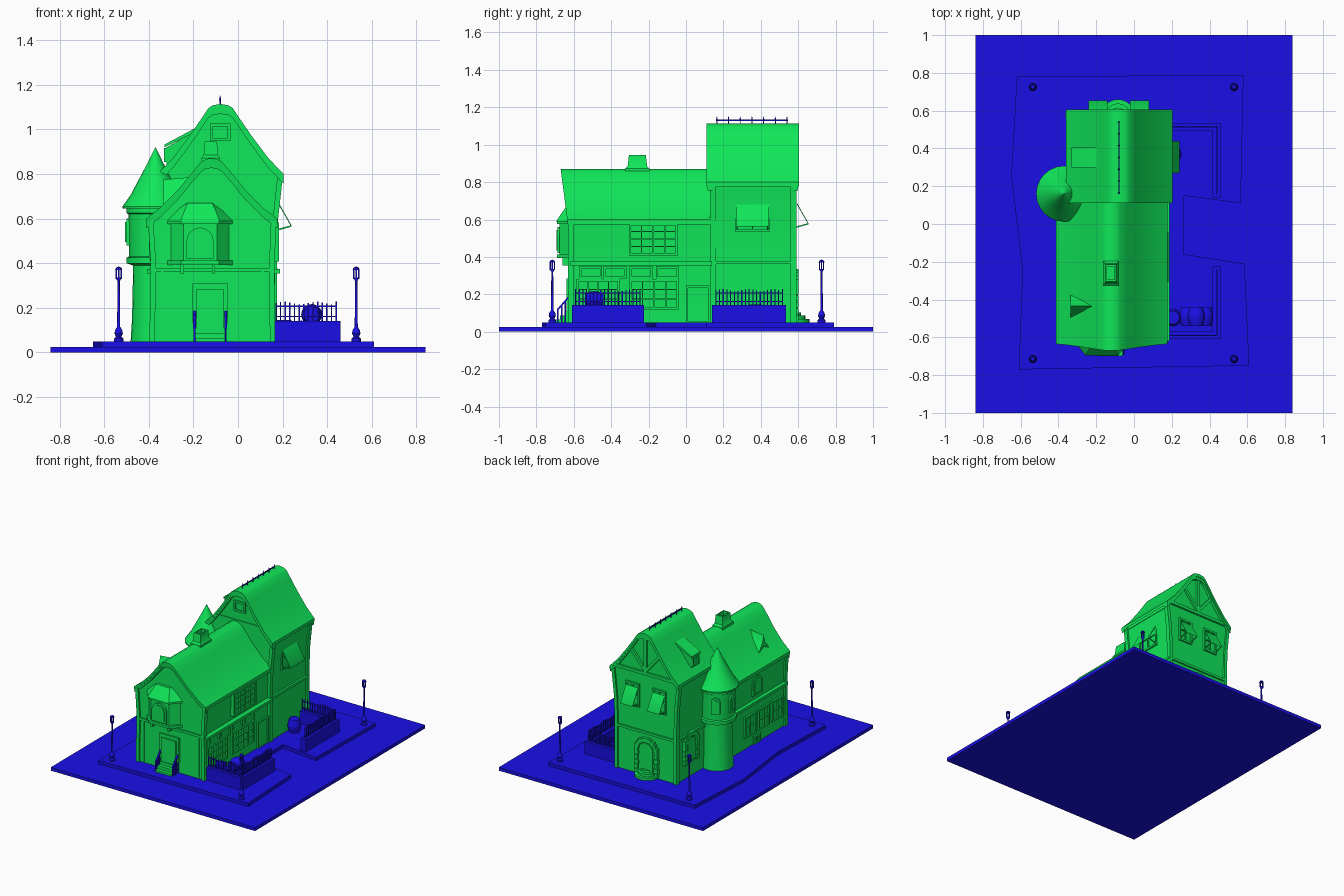
import bpy, bmesh
from math import sin, cos, pi
from mathutils import Matrix, Vector

def material(name, col):
    m = bpy.data.materials.new(name)
    m.diffuse_color = col
    return m

G = material("green", (0.005, 0.8, 0.1, 1))
B = material("blue", (0.01, 0.005, 0.8, 1))
parts = {}

# ---- helpers: everything is a loft of point rings, gathered per named part
def loft(part, rings, mat=G, M=Matrix()):
    if part not in parts:
        parts[part] = (bmesh.new(), mat)
    bm = parts[part][0]
    rows = [[bm.verts.new(M @ Vector(p)) for p in r] for r in rings]
    n = len(rows[0])
    for a, b in zip(rows, rows[1:]):
        for i in range(n):
            j = (i + 1) % n
            bm.faces.new((a[i], a[j], b[j], b[i]))
    bm.faces.new(rows[0][::-1])
    bm.faces.new(rows[-1])

def box(part, x0, x1, y0, y1, z0, z1, mat=G, M=Matrix()):
    loft(part, [[(x0, y0, z), (x1, y0, z), (x1, y1, z), (x0, y1, z)] for z in (z0, z1)], mat, M)

def plan(part, pts, z0, z1, mat=G):
    loft(part, [[(x, y, z) for x, y in pts] for z in (z0, z1)], mat)

def prism(part, pts, y0, y1, mat=G, M=Matrix(), lean=0.0):
    loft(part, [[(x, y0 - lean * (z - 0.6), z) for x, z in pts], [(x, y1, z) for x, z in pts]], mat, M)

def lathe(part, x, y, prof, mat=G, n=24, M=Matrix()):
    loft(part, [[(x + r * cos(2 * pi * i / n), y + r * sin(2 * pi * i / n), z) for i in range(n)]
                for r, z in prof], mat, M)

def beam(part, M, a, b, w=0.018, d=0.012, mat=G):
    a, b = Vector(a), Vector(b)
    t = (b - a).normalized() * w / 2
    s = Vector((-t.y, t.x))
    prism(part, [a - s, b - s, b + s, a + s], -d, 0.01, mat, M)

def wall_frame(x, y, deg):          # local: u along wall, -y outwards
    return Matrix.Translation((x, y, 0)) @ Matrix.Rotation(deg * pi / 180, 4, 'Z')

def window(part, M, u, z, w, h, nx=2, nz=2, d=0.012):
    for i in range(nx + 1):
        t = 0.012 if i in (0, nx) else 0.006
        c = u - w / 2 + w * i / nx
        box(part, c - t / 2, c + t / 2, -d, 0.01, z - h / 2, z + h / 2, G, M)
    for i in range(nz + 1):
        t = 0.014 if i in (0, nz) else 0.006
        c = z - h / 2 + h * i / nz
        box(part, u - w / 2 - 0.006, u + w / 2 + 0.006, -d, 0.01, c - t / 2, c + t / 2, G, M)

def arch_pts(u, z0, w, h):
    r = w / 2
    return [(u - r, z0), (u + r, z0)] + [(u + r * cos(pi * i / 10), z0 + h - r + r * sin(pi * i / 10)) for i in range(11)]

def arch(part, M, u, z0, w, h, stones=True):
    prism(part, arch_pts(u, z0, w, h), -0.012, 0.01, G, M)
    prism(part, arch_pts(u, z0 + 0.015, w - 0.03, h - 0.03), -0.018, 0.01, G, M)
    if stones:
        path = arch_pts(u, z0, w + 0.02, h + 0.01)[2:]
        for s in (-1, 1):
            path += [(u + s * (w / 2 + 0.01), z0 + 0.015 + k * 0.035) for k in range(int((h - w / 2) / 0.035))]
        for k, (x, z) in enumerate(path):
            s = 0.013 + 0.004 * (k % 2)
            box(part + "_stones", x - s, x + s, -0.022, 0.01, z - 0.015, z + 0.015, G, M)

def awning(M, u, zt, w):
    window("awning_windows", M, u, zt - 0.05, w, 0.16, 2, 2)
    prof = [(-0.013, zt + 0.01), (-0.075, zt - 0.1), (-0.075, zt - 0.108), (-0.013, zt)]
    loft("awnings", [[(x, y, z) for y, z in prof] for x in (u - w / 2, u + w / 2)], G, M)
    strut = [(-0.072, zt - 0.1), (-0.072, zt - 0.107), (0.01, zt - 0.13), (0.01, zt - 0.122)]
    for c in (u - w / 2, u + w / 2 - 0.006):
        loft("awning_struts", [[(x, y, z) for y, z in strut] for x in (c, c + 0.006)], G, M)

def house(name, c, prof, walls, y0, y1, ry0, ry1, lean):
    """prof: half roof section (offset, z) eave to ridge; walls: (left, right, z) levels."""
    top = [(c + o, z) for o, z in prof] + [(c - o, z) for o, z in prof[-2::-1]]
    low = lambda t: [(x, z - t) for x, z in top]
    prism(name + "_roof", top + low(0.024)[::-1], ry0, ry1, G, lean=lean)
    prism(name + "_walls", [(r, z) for l, r, z in walls] + low(0.018)[1:-1] + [(l, z) for l, r, z in walls[::-1]], y0, y1)
    for a, b in ((ry0 + 0.005, y0 + 0.005), (y1 - 0.005, ry1 - 0.005)):    # gable boards
        prism(name + "_gable_boards", low(0.018) + low(0.044)[::-1], a, b, G, lean=lean if a < y0 else 0)
    for a in (y0 - 0.012, y1 - 0.02):                                     # corner posts
        for side, s in ((0, -1), (1, 1)):
            e = [(w[side], w[2]) for w in walls]
            prism(name + "_corner_posts", [(x + s * 0.012, z) for x, z in e] + [(x - s * 0.012, z) for x, z in e[::-1]], a, a + 0.032)

# ---- ground plate and pavement
box("base_plate", -0.84, 0.84, -1, 1, 0, 0.025, B)
plan("pavement", [(-0.62, 0.78), (-0.65, 0.25), (-0.59, -0.24), (-0.61, -0.77), (0.61, -0.75), (0.585, -0.21),
                  (0.265, -0.16), (0.265, 0.15), (0.565, 0.11), (0.58, 0.79)], 0.02, 0.05, B)

# ---- two house blocks
house("front_house", -0.118, [(0.295, 0.6), (0.235, 0.645), (0.15, 0.73), (0.085, 0.81), (0.045, 0.856), (0.025, 0.867), (0, 0.871)],
      [(-0.385, 0.155, 0.04), (-0.38, 0.152, 0.4), (-0.392, 0.16, 0.6)], -0.62, 0.16, -0.635, 0.14, 0.13)
house("rear_house", -0.078, [(0.283, 0.8), (0.215, 0.87), (0.14, 0.97), (0.085, 1.05), (0.055, 1.095), (0.035, 1.108), (0, 1.114)],
      [(-0.325, 0.162, 0.04), (-0.325, 0.162, 0.45), (-0.33, 0.168, 0.6), (-0.35, 0.19, 0.8)], 0.14, 0.58, 0.11, 0.605, 0)

FF, FR, FL = wall_frame(0, -0.62, 0), wall_frame(0.153, 0, 90), wall_frame(-0.382, 0, -90)
TF, TR, TL, TB = wall_frame(0, 0.14, 0), wall_frame(0.165, 0, 90), wall_frame(-0.326, 0, -90), wall_frame(0, 0.58, 180)

# ---- timber bands
beam("timber_bands", FF, (-0.38, 0.37), (0.15, 0.37))
beam("timber_bands", FF, (-0.34, 0.06), (-0.34, 0.36), 0.012, 0.006)
beam("timber_bands", FF, (0.11, 0.06), (0.11, 0.36), 0.012, 0.006)
beam("timber_bands", FR, (-0.62, 0.365), (0.14, 0.365), 0.02, 0.035)
beam("timber_bands", FR, (-0.62, 0.585), (0.14, 0.585), 0.025, 0.02)
beam("timber_bands", FL, (-0.14, 0.365), (0.62, 0.365), 0.02, 0.025)
beam("timber_bands", FL, (-0.14, 0.585), (0.62, 0.585), 0.025, 0.02)
for M, a, b in ((TR, 0.14, 0.58), (TL, -0.58, -0.14), (TB, -0.16, 0.325)):
    beam("timber_bands", M, (a, 0.37), (b, 0.37))
for M, a, b in ((TR, 0.14, 0.58), (TL, -0.58, -0.14)):
    beam("timber_bands", M, (a, 0.785), (b, 0.785), 0.03, 0.025)
# gable framing
for a, b in (((-0.18, 0.81), (0.34, 0.81)), ((0.08, 0.81), (0.08, 1.09)), ((0.08, 0.83), (-0.04, 0.97)), ((0.08, 0.83), (0.2, 0.97))):
    beam("gable_timbers", TB, a, b, 0.022, 0.015)
beam("gable_timbers", TF, (-0.25, 0.88), (0.1, 0.88), 0.008, 0.006)
window("gable_window", TF, -0.08, 0.987, 0.08, 0.065, 1, 1)

# ---- side windows and doors
window("shop_windows", FR, -0.17, 0.2, 0.25, 0.15, 4, 3)
window("shop_windows", FR, -0.47, 0.2, 0.22, 0.15, 4, 3)
for u in (-0.51, -0.38, -0.24, -0.1):
    window("transom_windows", FR, u, 0.317, 0.11, 0.055, 1, 1)
box("upper_window_box", -0.3, -0.05, -0.02, 0.01, 0.415, 0.575, G, FR)
window("upper_window", FR, -0.175, 0.495, 0.25, 0.16, 4, 4, 0.03)
window("side_door", FR, 0.065, 0.145, 0.12, 0.19, 1, 1)
for u in (0.2, 0.36, 0.52):
    window("left_windows", FL, u, 0.21, 0.12, 0.14, 2, 2)
window("cellar_grate", FL, 0.28, 0.08, 0.07, 0.05, 4, 1)
arch("left_arch_window", FL, 0.28, 0.41, 0.11, 0.14, False)

# ---- front door, steps and handrails
box("front_door", -0.205, -0.045, -0.012, 0.01, 0.13, 0.31, G, FF)
box("front_door", -0.185, -0.065, -0.02, 0.01, 0.1, 0.285, G, FF)
for k in range(3):
    box("front_steps", -0.19, -0.06, -0.7 + 0.027 * k, -0.61, 0.04, 0.065 + 0.022 * k)
for x in (-0.195, -0.055):
    for k in range(4):
        y = -0.625 - 0.02 * k
        box("handrails", x - 0.004, x + 0.004, y - 0.004, y + 0.004, 0.05, 0.19 - 0.022 * k, B)
    loft("handrails", [[(x + d, -0.62, 0.2), (x + d, -0.69, 0.12), (x + d, -0.69, 0.108), (x + d, -0.62, 0.186)] for d in (-0.006, 0.006)], B)

# ---- front bay window
def bay(w, f, y):
    return [(-0.17 - w, -0.61), (-0.17 - f, y), (-0.17 + f, y), (-0.17 + w, -0.61)]
plan("bay_window", bay(0.14, 0.075, -0.675), 0.405, 0.59)
plan("bay_trim", bay(0.155, 0.085, -0.69), 0.393, 0.412)
plan("bay_trim", bay(0.155, 0.085, -0.69), 0.575, 0.59)
loft("bay_roof", [[(x, y, z) for x, y in bay(w, f, yy)] for w, f, yy, z in
                  ((0.155, 0.087, -0.695, 0.59), (0.11, 0.07, -0.665, 0.635), (0.06, 0.055, -0.64, 0.67))])
arch("bay_arch", wall_frame(0, -0.675, 0), -0.17, 0.42, 0.12, 0.14, False)
for x in (-0.25, -0.11):
    box("bay_brackets", x - 0.007, x + 0.007, -0.66, -0.61, 0.355, 0.395)

# ---- rear house openings
awning(TR, 0.355, 0.67, 0.17)
awning(TB, 0.19, 0.68, 0.1)
awning(TB, -0.03, 0.68, 0.1)
arch("rear_door", TB, 0.09, 0.06, 0.14, 0.25)
arch("left_arch", TL, -0.42, 0.16, 0.12, 0.2)
for k in range(3):
    lathe("rear_steps", -0.085, 0.57, [(0.09 - 0.022 * k, 0.04), (0.09 - 0.022 * k, 0.068 + 0.018 * k)])

# ---- dormers and chimney
prism("shed_dormer", [(-0.32, 0.84), (-0.32, 0.92), (-0.165, 1.005), (-0.13, 0.9)], 0.31, 0.395)
prism("shed_dormer_roof", [(-0.33, 0.92), (-0.33, 0.932), (-0.165, 1.02), (-0.165, 1.0)], 0.3, 0.405)
window("shed_dormer_window", wall_frame(-0.32, 0, -90), -0.352, 0.885, 0.065, 0.05, 1, 1)
loft("small_dormer", [[(-0.335, -0.5, 0.655), (-0.335, -0.435, 0.69), (-0.335, -0.37, 0.655), (-0.335, -0.42, 0.72), (-0.335, -0.435, 0.775), (-0.335, -0.45, 0.72)],
                      [(-0.21, -0.435 + 0.004 * cos(a), 0.782 + 0.004 * sin(a)) for a in (3.6, 4.7, 5.8, 0.3, 1.57, 2.8)]])
def rect(w, d, z):
    return [(-0.122 + a * w, -0.26 + b * d, z) for a, b in ((-1, -1), (1, -1), (1, 1), (-1, 1))]
loft("chimney", [rect(*s) for s in ((0.042, 0.065, 0.82), (0.042, 0.065, 0.872), (0.032, 0.052, 0.885), (0.028, 0.045, 0.945),
                                    (0.02, 0.034, 0.945), (0.02, 0.034, 0.91))])

# ---- round turret
tx, ty = -0.37, 0.16
lathe("turret_walls", tx, ty, [(0.112, 0.04), (0.105, 0.15), (0.1, 0.39), (0.13, 0.4), (0.13, 0.425), (0.118, 0.43), (0.122, 0.62), (0.13, 0.625), (0.13, 0.655)])
lathe("turret_roof", tx, ty, [(0.147, 0.645), (0.148, 0.655), (0.112, 0.705), (0.075, 0.775), (0.035, 0.85), (0.002, 0.918)])
for deg in (-90, -150):
    M = Matrix.Translation((tx, ty, 0)) @ Matrix.Rotation(deg * pi / 180, 4, 'Z') @ Matrix.Translation((0, -0.118, 0))
    arch("turret_windows", M, 0, 0.48, 0.06, 0.12, False)

# ---- ridge cresting
box("ridge_cresting", -0.082, -0.078, 0.16, 0.545, 1.128, 1.135, B)
for k in range(7):
    lathe("ridge_cresting", -0.08, 0.165 + 0.0625 * k, [(0.003, 1.1), (0.003, 1.125), (0.005, 1.132), (0.001, 1.152)], B, 6)

# ---- garden walls with fences
def fence(a, b, n):
    a, b = Vector(a), Vector(b)
    for k in range(n + 1):
        p = a.lerp(b, k / n)
        h = 0.222 + 0.006 * sin(k * 0.9)
        box("fences", p.x - 0.003, p.x + 0.003, p.y - 0.003, p.y + 0.003, 0.13, h, B)
    for z in (0.158, 0.205):
        box("fences", min(a.x, b.x) - 0.003, max(a.x, b.x) + 0.003, min(a.y, b.y) - 0.003, max(a.y, b.y) + 0.003, z, z + 0.006, B)

for y0, y1, ye in ((-0.61, -0.225, -0.61), (0.14, 0.535, 0.495)):
    box("garden_walls", 0.415, 0.46, y0, y1, 0.04, 0.142, B)
    box("garden_walls", 0.16, 0.416, ye, ye + 0.04, 0.04, 0.142, B)
    fence((0.44, y0 + 0.02), (0.44, y1 - 0.02), 18)
    fence((0.17, ye + 0.02), (0.44, ye + 0.02), 13)

# ---- barrels: two upright, three stacked on their sides
barrel = [(0.035, 0.045), (0.045, 0.08), (0.047, 0.095), (0.045, 0.11), (0.035, 0.145)]
for x, y in ((0.205, -0.495), (0.205, 0.37)):
    lathe("barrels", x, y, barrel, B, 16)
for x, z in ((0.285, 0.096), (0.375, 0.096), (0.33, 0.17)):
    M = Matrix.Translation((x, -0.395, z)) @ Matrix.Rotation(pi / 2, 4, 'X')
    lathe("barrels", 0, 0, barrel, B, 16, M)

# ---- street lamps
for x in (-0.535, 0.53):
    for y in (-0.715, 0.725):
        lathe("lamp_posts", x, y, [(0.021, 0.045), (0.021, 0.062), (0.012, 0.07), (0.019, 0.085), (0.016, 0.1), (0.007, 0.115),
                                   (0.005, 0.32), (0.011, 0.33), (0.011, 0.336)], B, 12)
        lathe("lamp_caps", x, y, [(0.016, 0.37), (0.012, 0.38), (0.002, 0.385)], B, 8)
        for a in range(4):
            cx, cy = x + 0.011 * cos(a * pi / 2), y + 0.011 * sin(a * pi / 2)
            box("lamp_caps", cx - 0.003, cx + 0.003, cy - 0.003, cy + 0.003, 0.33, 0.372, B)

# ---- turn gathered parts into objects
for name, (bm, mat) in parts.items():
    bmesh.ops.recalc_face_normals(bm, faces=bm.faces)
    me = bpy.data.meshes.new(name)
    bm.to_mesh(me)
    bm.free()
    me.materials.append(mat)
    me.polygons.foreach_set("use_smooth", [True] * len(me.polygons))
    me.set_sharp_from_angle(angle=0.6)
    bpy.context.collection.objects.link(bpy.data.objects.new(name, me))
